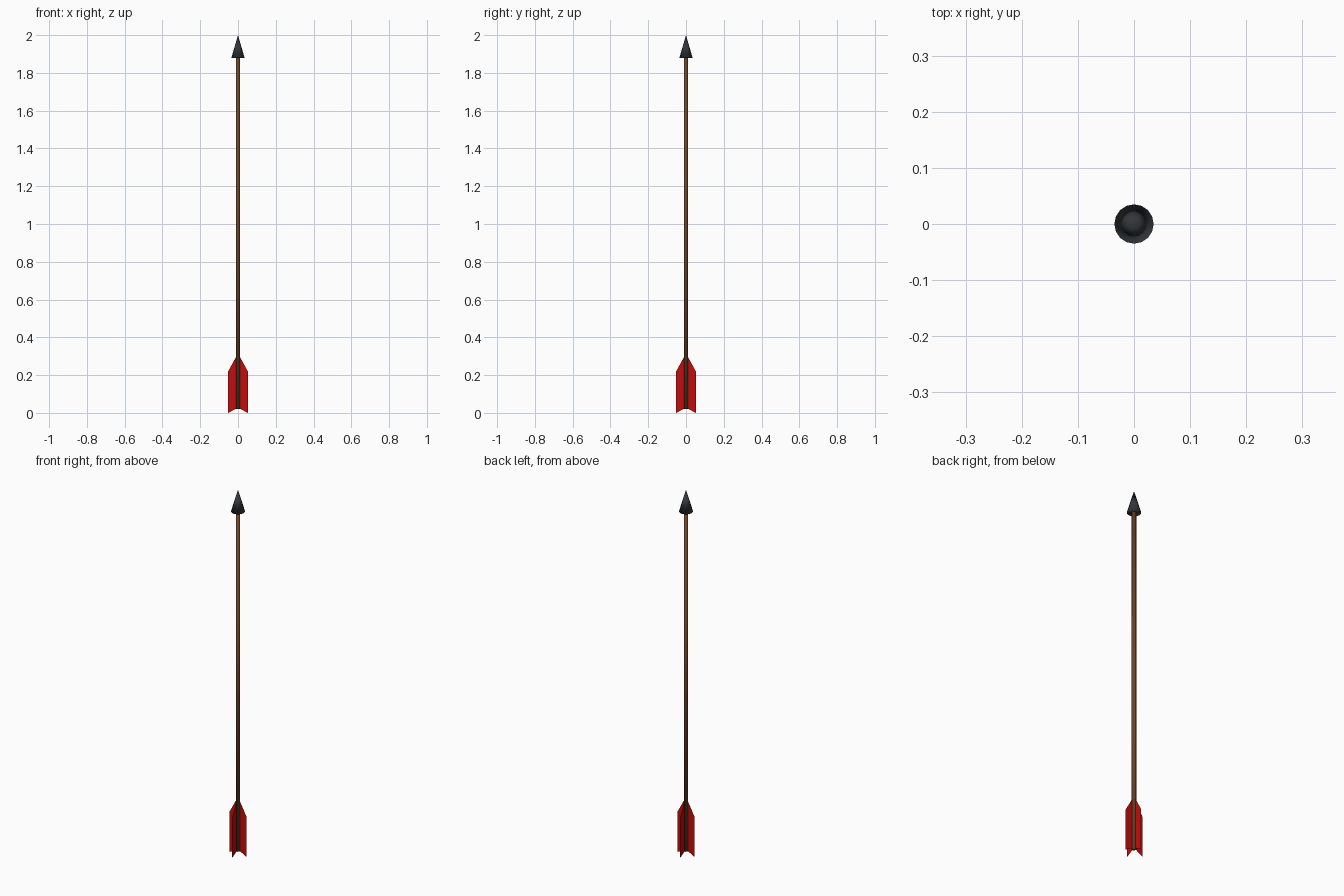
import bpy, math
from mathutils import Matrix

if "Cube" in bpy.data.objects:
    bpy.data.objects.remove(bpy.data.objects["Cube"])


def material(name, rgb):
    m = bpy.data.materials.new(name)
    m.diffuse_color = (*rgb, 1)
    m.use_nodes = True
    m.node_tree.nodes["Principled BSDF"].inputs["Base Color"].default_value = m.diffuse_color
    return m


wood = material("brown wood", (0.16, 0.06, 0.02))
iron = material("dark iron", (0.035, 0.037, 0.042))
red = material("red feather", (0.55, 0.004, 0.004))


def finish(name, mat):
    ob = bpy.context.object
    ob.name = name
    ob.data.materials.append(mat)
    bpy.ops.object.shade_smooth()  # soft across the caps as well
    return ob


# Shaft
Z0, Z1 = 0.02, 1.89
bpy.ops.mesh.primitive_cylinder_add(vertices=12, radius=0.011, depth=Z1 - Z0,
                                    location=(0, 0, (Z0 + Z1) / 2))
finish("shaft", wood)

# Pointed head
bpy.ops.mesh.primitive_cone_add(vertices=16, radius1=0.035, radius2=0, depth=0.12,
                                location=(0, 0, 1.94))
finish("arrow_head", iron)

# Four paper-thin feathers around the shaft
profile = [(0.005, 0.025), (0.052, 0.0), (0.052, 0.22), (0.011, 0.295), (0.005, 0.295)]
for i in range(4):
    me = bpy.data.meshes.new("feather")
    me.from_pydata([(x, 0, z) for x, z in profile], [], [range(len(profile))])
    me.transform(Matrix.Rotation(i * math.pi / 2, 4, 'Z'))
    me.materials.append(red)
    ob = bpy.data.objects.new(f"feather_{i + 1}", me)
    bpy.context.collection.objects.link(ob)
